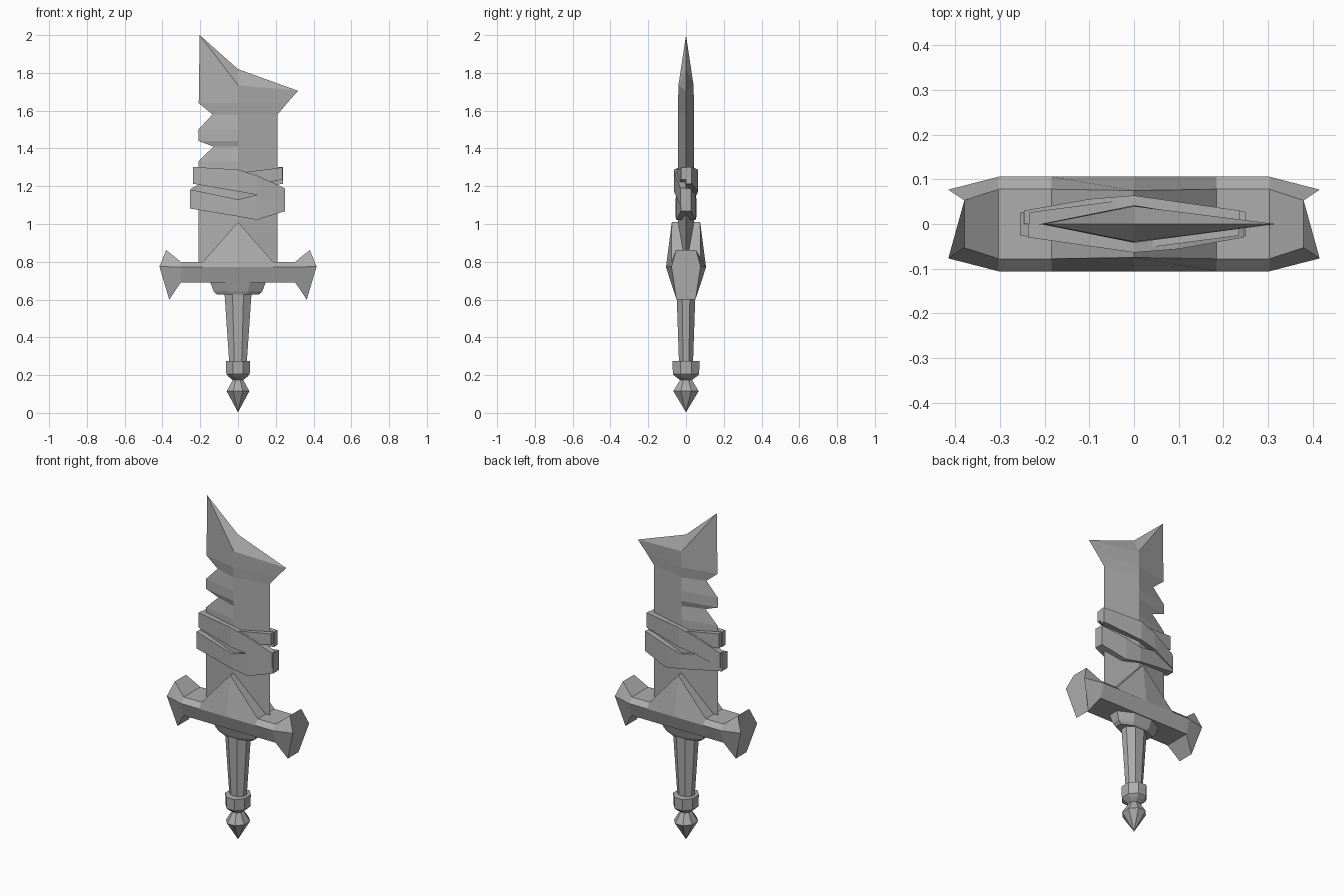
import bpy, bmesh, math

old = bpy.data.objects.get("Cube")
if old:
    bpy.data.objects.remove(old, do_unlink=True)

grey = bpy.data.materials.new("stone_grey")
grey.use_nodes = True
tone = (0.42, 0.42, 0.42, 1)
grey.diffuse_color = tone
grey.node_tree.nodes["Principled BSDF"].inputs["Base Color"].default_value = tone


def loft(name, sections, turn=0.0):
    """Skin a solid through matching cross-sections."""
    bm = bmesh.new()
    rings = [[bm.verts.new(p) for p in s] for s in sections]
    n = len(rings[0])
    for a, b in zip(rings, rings[1:]):
        for i in range(n):
            j = (i + 1) % n
            bm.faces.new((a[i], a[j], b[j], b[i]))
    for ring in (rings[0], rings[-1]):
        if len({tuple(v.co) for v in ring}) == n:
            bm.faces.new(ring)
    bmesh.ops.remove_doubles(bm, verts=bm.verts, dist=0.0005)
    bmesh.ops.recalc_face_normals(bm, faces=bm.faces)
    mesh = bpy.data.meshes.new(name)
    bm.to_mesh(mesh)
    bm.free()
    mesh.materials.append(grey)
    obj = bpy.data.objects.new(name, mesh)
    obj.rotation_euler.z = turn
    bpy.context.collection.objects.link(obj)
    return obj


def octagon(rx, ry, z):
    """Eight-sided section with flats facing front and sides."""
    k = 1 / math.cos(math.pi / 8)
    angles = [math.pi / 8 + i * math.pi / 4 for i in range(8)]
    return [(rx * k * math.cos(a), ry * k * math.sin(a), z) for a in angles]


# Blade: diamond section, notched left edge, flared broken tip
outline = [(-0.21, 0.21, 0.70), (-0.21, 0.21, 1.33), (-0.13, 0.21, 1.41),
           (-0.21, 0.21, 1.44), (-0.21, 0.21, 1.50), (-0.135, 0.21, 1.58),
           (-0.208, 0.26, 1.64)]
blade = [[(l, 0, z), (0, -0.042, z), (r, 0, z), (0, 0.042, z)] for l, r, z in outline]
tip_l, tip_r = (-0.203, 0, 2.0), (0.318, 0, 1.705)
blade.append([tip_l, (0, -0.04, 1.735), tip_r, (0, 0.04, 1.735)])
blade.append([tip_l, (0, 0, 1.82), tip_r, (0, 0, 1.82)])
loft("blade", blade)


# Guard: hexagonal section with a central peak and flared ends
def guard_section(top, mid, low):
    half = [top, mid, low]
    return [(x, -y, z) for x, y, z in half] + [(x, y, z) for x, y, z in reversed(half)]


right_half = [
    [(0.185, 0.078, 0.80), (0.185, 0.106, 0.772), (0.185, 0.08, 0.69)],
    [(0.303, 0.078, 0.80), (0.303, 0.106, 0.772), (0.303, 0.08, 0.69)],
    [(0.38, 0.053, 0.862), (0.416, 0.077, 0.775), (0.364, 0.05, 0.60)],
]
left_half = [[(-x, y, z) for x, y, z in s] for s in reversed(right_half)]
centre = [[(0, 0.075, 1.01), (0, 0.106, 0.772), (0, 0.08, 0.69)]]
loft("guard", [guard_section(*s) for s in left_half + centre + right_half])

# Collar, grip and pommel
loft("collar", [octagon(0.15, 0.078, 0.70), octagon(0.128, 0.06, 0.642),
                octagon(0.11, 0.052, 0.626)])
loft("grip", [octagon(0.072, 0.05, 0.64), octagon(0.046, 0.037, 0.26)])
pommel = [(0.05, 0.276), (0.064, 0.274), (0.062, 0.205), (0.05, 0.192),
          (0.028, 0.174), (0.06, 0.115), (0.0005, 0.004)]
loft("pommel", [octagon(r, r * 1.12, z) for r, z in pommel])


# Cloth wraps: each station is x, front depth, back depth, low z, high z
def wrap(name, stations, turn=0.0):
    loft(name, [[(x, -f, lo), (x, b, lo), (x, b, hi), (x, -f, hi)]
                for x, f, b, lo, hi in stations], turn)


wrap("upper_wrap", [(-0.235, 0.026, 0.026, 1.215, 1.30), (0, 0.057, 0.057, 1.19, 1.27),
                    (0.235, 0.026, 0.026, 1.235, 1.30)])
wrap("lower_wrap", [(-0.255, 0.026, 0.026, 1.082, 1.183), (0, 0.056, 0.056, 1.04, 1.13),
                    (0.1, 0.05, 0.05, 1.022, 1.155), (0.25, 0.027, 0.027, 1.068, 1.188)])
slanted = [(-0.238, 0.03, 0, 1.213, 1.302), (0, 0.064, 0, 1.172, 1.288),
           (0.1, 0.056, 0, 1.155, 1.257), (0.246, 0.03, 0, 1.10, 1.19)]
wrap("front_slanted_wrap", slanted)
wrap("back_slanted_wrap", slanted, math.pi)
